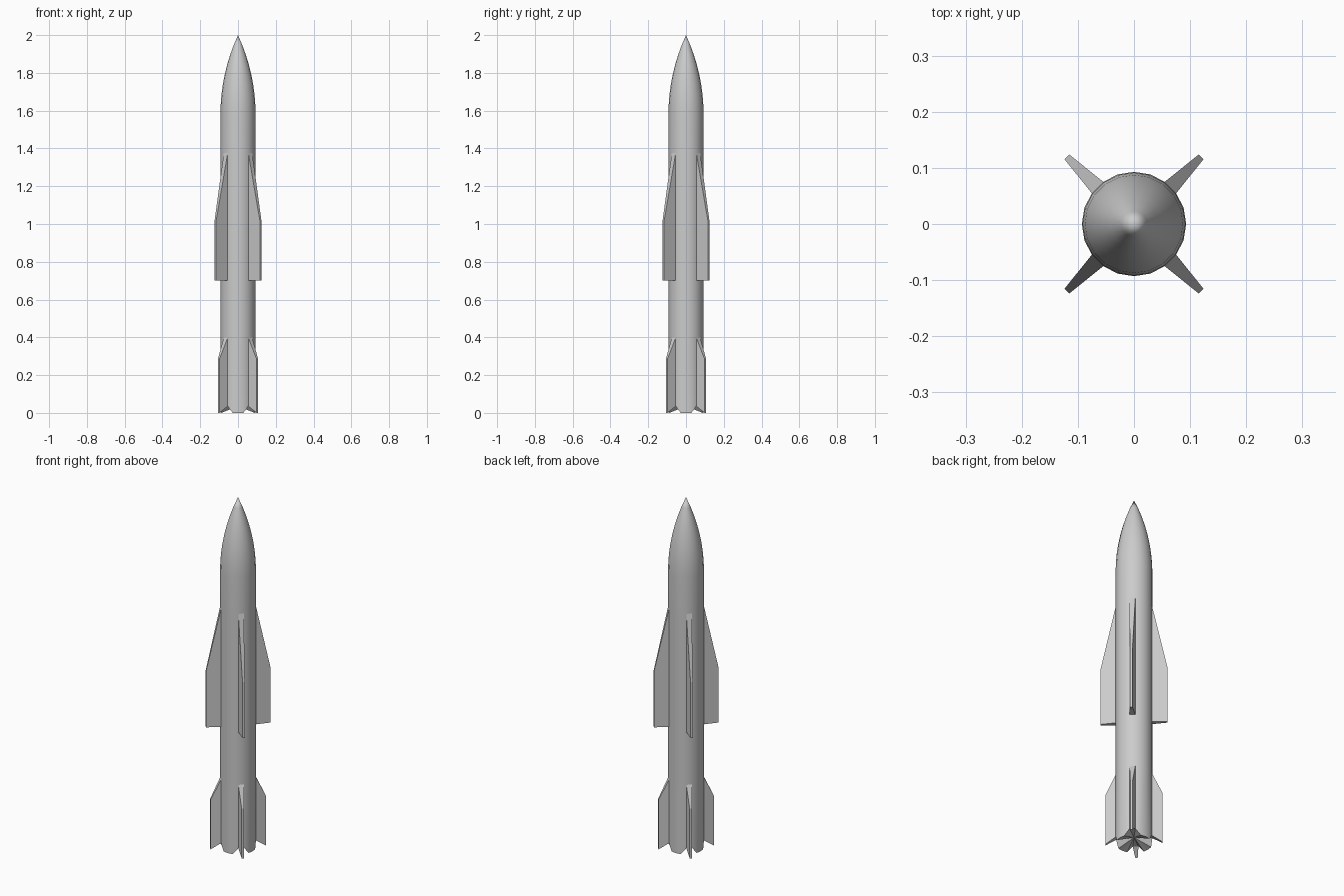
import bpy
import bmesh
from math import sin, cos, pi, sqrt, radians

if "Cube" in bpy.data.objects:
    bpy.data.objects.remove(bpy.data.objects["Cube"])

SIDES, R = 20, 0.093
NOSE_BASE, TOP = 1.58, 2.0
NOTCH = 0.036


def make_object(name, bm):
    bmesh.ops.recalc_face_normals(bm, faces=bm.faces)
    mesh = bpy.data.meshes.new(name)
    bm.to_mesh(mesh)
    bm.free()
    obj = bpy.data.objects.new(name, mesh)
    bpy.context.collection.objects.link(obj)
    return obj


def ogive(t):
    # radius of a tangent ogive, t = 0 at the base and 1 at the tip
    length = TOP - NOSE_BASE
    rho = (R * R + length * length) / (2 * R)
    return sqrt(rho * rho - (t * length) ** 2) + R - rho


# Body: straight tube with ogive nose, tail edge notched at the four fins
bm = bmesh.new()
profile = [(R, 0.0)] + [(R, z) for z in (0.40, 0.70, 1.38)]
profile += [(ogive(i / 8), NOSE_BASE + (TOP - NOSE_BASE) * i / 8) for i in range(8)]
rings = []
for level, (r, z) in enumerate(profile):
    ring = []
    for i in range(SIDES):
        a = 2 * pi * i / SIDES
        lift = NOTCH if level == 0 and i % 5 in (2, 3) else 0
        ring.append(bm.verts.new((r * cos(a), r * sin(a), z + lift)))
    rings.append(ring)
tip = bm.verts.new((0, 0, TOP))
tail = bm.verts.new((0, 0, NOTCH))
for i in range(SIDES):
    j = (i + 1) % SIDES
    for low, high in zip(rings, rings[1:]):
        bm.faces.new((low[i], low[j], high[j], high[i]))
    bm.faces.new((rings[-1][i], rings[-1][j], tip))
    bm.faces.new((rings[0][j], rings[0][i], tail))
body = make_object("body", bm)
bpy.context.view_layer.objects.active = body
body.select_set(True)
bpy.ops.object.shade_smooth_by_angle(angle=radians(35))


# Fins: tapered plates growing out of the diagonal body facets
def fin_set(name, root_low, root_high, tip_low, tip_high, reach):
    root = R * cos(pi / SIDES) - 0.001
    outline = [(root, root_low), (reach, tip_low), (reach, tip_high), (root, root_high)]
    half_root, half_tip = R * sin(pi / SIDES), 0.006
    for k in range(4):
        bm = bmesh.new()
        sides = []
        for s in (-1, 1):
            sides.append([bm.verts.new((x, s * (half_tip if x == reach else half_root), z))
                          for x, z in outline])
        left, right = sides
        bm.faces.new(left)
        bm.faces.new(right[::-1])
        for i in range(4):
            j = (i + 1) % 4
            bm.faces.new((left[i], right[i], right[j], left[j]))
        fin = make_object(f"{name}_{k + 1}", bm)
        fin.rotation_euler.z = pi / 4 + k * pi / 2


fin_set("wing", 0.70, 1.38, 0.70, 1.02, 0.169)
fin_set("tail_fin", NOTCH, 0.40, 0.0, 0.285, 0.145)
